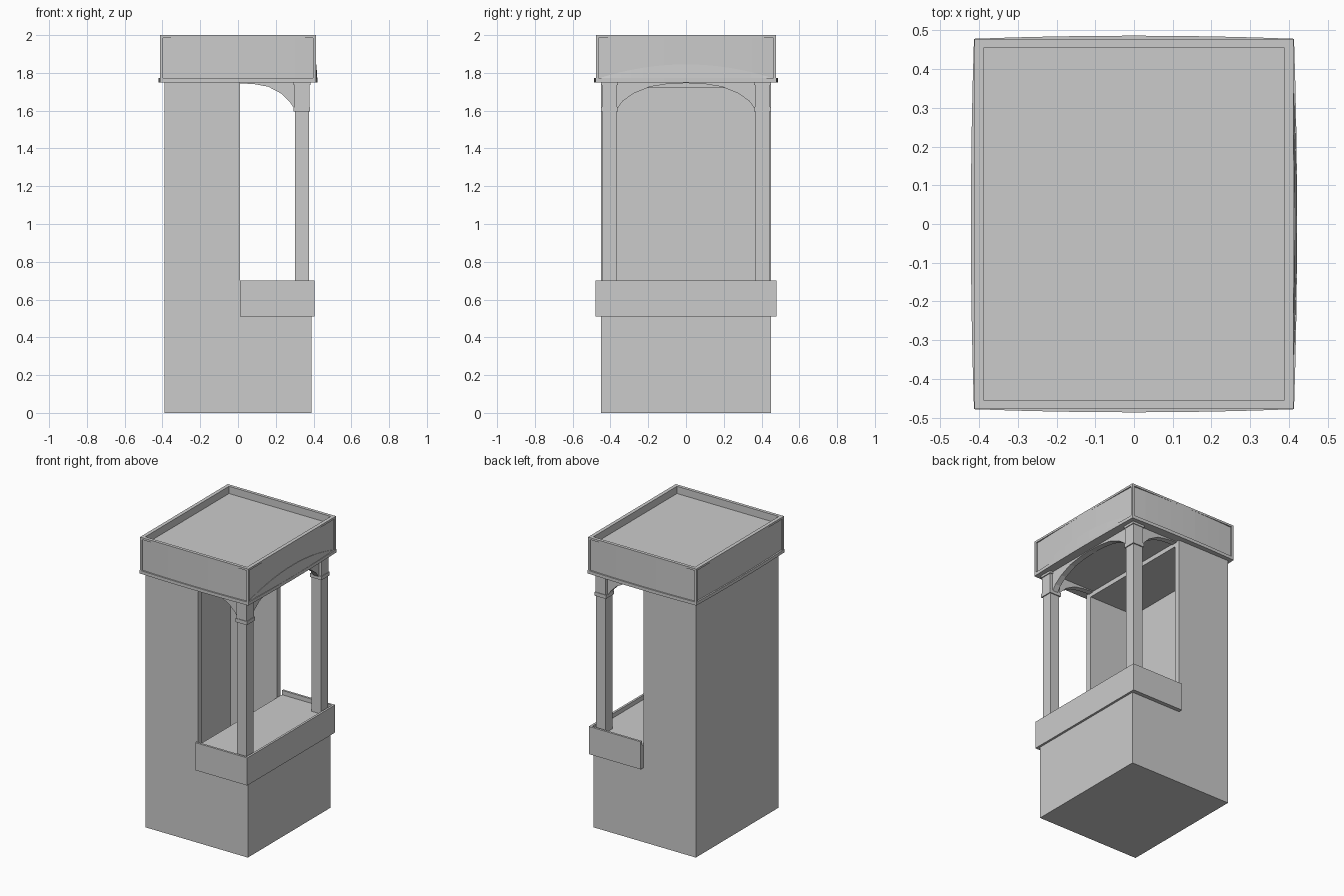
import bpy, bmesh

if "Cube" in bpy.data.objects:
    bpy.data.objects.remove(bpy.data.objects["Cube"])

def make(name, verts, faces):
    me = bpy.data.meshes.new(name)
    me.from_pydata(verts, [], faces)
    bm = bmesh.new()
    bm.from_mesh(me)
    bmesh.ops.recalc_face_normals(bm, faces=bm.faces)
    bm.to_mesh(me)
    bm.free()
    ob = bpy.data.objects.new(name, me)
    bpy.context.collection.objects.link(ob)
    return ob

def prism(name, pts, vec):
    """Extrude a closed 3D outline along vec."""
    n = len(pts)
    top = [tuple(a + b for a, b in zip(p, vec)) for p in pts]
    faces = [tuple(range(n)), tuple(range(n, 2 * n))]
    faces += [(i, (i + 1) % n, n + (i + 1) % n, n + i) for i in range(n)]
    return make(name, list(pts) + top, faces)

def box(name, x0, x1, y0, y1, z0, z1):
    return prism(name, [(x0, y0, z0), (x1, y0, z0), (x1, y1, z0), (x0, y1, z0)], (0, 0, z1 - z0))

def bowed(hx, hy, bow, n=8):
    """Rectangle plan whose four sides bow gently outward."""
    pts = []
    for i in range(n):
        t = -1 + 2 * i / n
        pts.append((hx * t, -hy - bow * (1 - t * t)))
    for i in range(n):
        t = -1 + 2 * i / n
        pts.append((hx + bow * (1 - t * t), hy * t))
    return pts + [(-x, -y) for x, y in pts]

def slab(name, plan, z0, z1):
    return prism(name, [(x, y, z0) for x, y in plan], (0, 0, z1 - z0))

def ring(name, outer, inner, z0, z1):
    n = len(outer)
    loops = [(outer, z0), (outer, z1), (inner, z1), (inner, z0)]
    verts = [(x, y, z) for plan, z in loops for x, y in plan]
    faces = []
    for k in range(4):
        a, b = k * n, (k + 1) % 4 * n
        faces += [(a + i, a + (i + 1) % n, b + (i + 1) % n, b + i) for i in range(n)]
    return make(name, verts, faces)

# Hollow rear cabinet, open towards the counter
box("cabinet_back", -0.39, -0.345, -0.45, 0.45, 0, 1.75)
for s, side in ((-1, "front"), (1, "rear")):
    box(f"cabinet_wall_{side}", -0.345, 0.01, *sorted((s * 0.41, s * 0.45)), 0, 1.75)
box("cabinet_floor", -0.345, 0.01, -0.41, 0.41, 0, 0.03)
box("cabinet_ceiling", -0.345, 0.01, -0.41, 0.41, 1.72, 1.75)

# Counter base and raised-edge tray
box("counter_base", 0.01, 0.39, -0.45, 0.45, 0, 0.51)
box("counter_top", 0.01, 0.405, -0.478, 0.478, 0.51, 0.67)
box("counter_rim_end", 0.39, 0.405, -0.478, 0.478, 0.67, 0.70)

# Columns with collars and capitals, side rims and side half arches
half_arch = [(0.01, 1.745), (0.09, 1.74), (0.16, 1.727), (0.23, 1.69), (0.275, 1.645), (0.302, 1.605)]
for s, side in ((-1, "front"), (1, "rear")):
    def post(name, x0, x1, y0, y1, z0, z1):
        box(f"{name}_{side}", x0, x1, *sorted((s * y0, s * y1)), z0, z1)
    post("counter_rim", 0.01, 0.39, 0.463, 0.478, 0.67, 0.70)
    post("column_shaft", 0.302, 0.375, 0.368, 0.441, 0.67, 1.60)
    post("column_collar", 0.295, 0.382, 0.361, 0.449, 1.595, 1.62)
    post("column_capital", 0.299, 0.378, 0.365, 0.445, 1.62, 1.735)
    post("column_cap_plate", 0.293, 0.384, 0.359, 0.45, 1.735, 1.75)
    outline = [(x, s * 0.385, z) for x, z in half_arch + [(0.302, 1.75), (0.01, 1.75)]]
    prism(f"side_arch_{side}", outline, (0, s * 0.04, 0))

# Wide arch between the columns
curve = [(0.368, 1.605), (0.335, 1.65), (0.28, 1.69), (0.19, 1.727), (0.1, 1.741)]
arch = [(-y, z) for y, z in curve] + [(0, 1.746)] + curve[::-1] + [(0.368, 1.75), (-0.368, 1.75)]
prism("main_arch", [(0.32, y, z) for y, z in arch], (0.04, 0, 0))

# Canopy: lip, bowed panels, frame and sunken roof
slab("canopy_lip", bowed(0.413, 0.478, 0.008), 1.75, 1.772)
panel = bowed(0.402, 0.467, 0.010)
inner = bowed(0.387, 0.455, 0)
slab("canopy_body", panel, 1.772, 1.95)
ring("canopy_parapet", panel, inner, 1.95, 1.986)
ring("canopy_top_rim", bowed(0.412, 0.477, 0), inner, 1.986, 2.0)
for sx in (-1, 1):
    for sy in (-1, 1):
        box("canopy_corner_post", *sorted((sx * 0.398, sx * 0.412)),
            *sorted((sy * 0.462, sy * 0.477)), 1.772, 1.986)

# Curved wedge swelling out under the end panel
n = 16
verts, faces = [], []
for i in range(n + 1):
    t = -1 + 2 * i / n
    k = 1 - t * t
    verts += [(0.40, 0.46 * t, 1.77), (0.406 + 0.014 * k, 0.46 * t, 1.77),
              (0.404 + 0.011 * k, 0.46 * t, 1.772 + 0.073 * k), (0.40, 0.46 * t, 1.772 + 0.073 * k)]
for i in range(n):
    a = 4 * i
    faces += [(a + j, a + (j + 1) % 4, a + 4 + (j + 1) % 4, a + 4 + j) for j in range(4)]
faces += [(0, 1, 2, 3), tuple(4 * n + j for j in range(4))]
make("canopy_end_swell", verts, faces)
